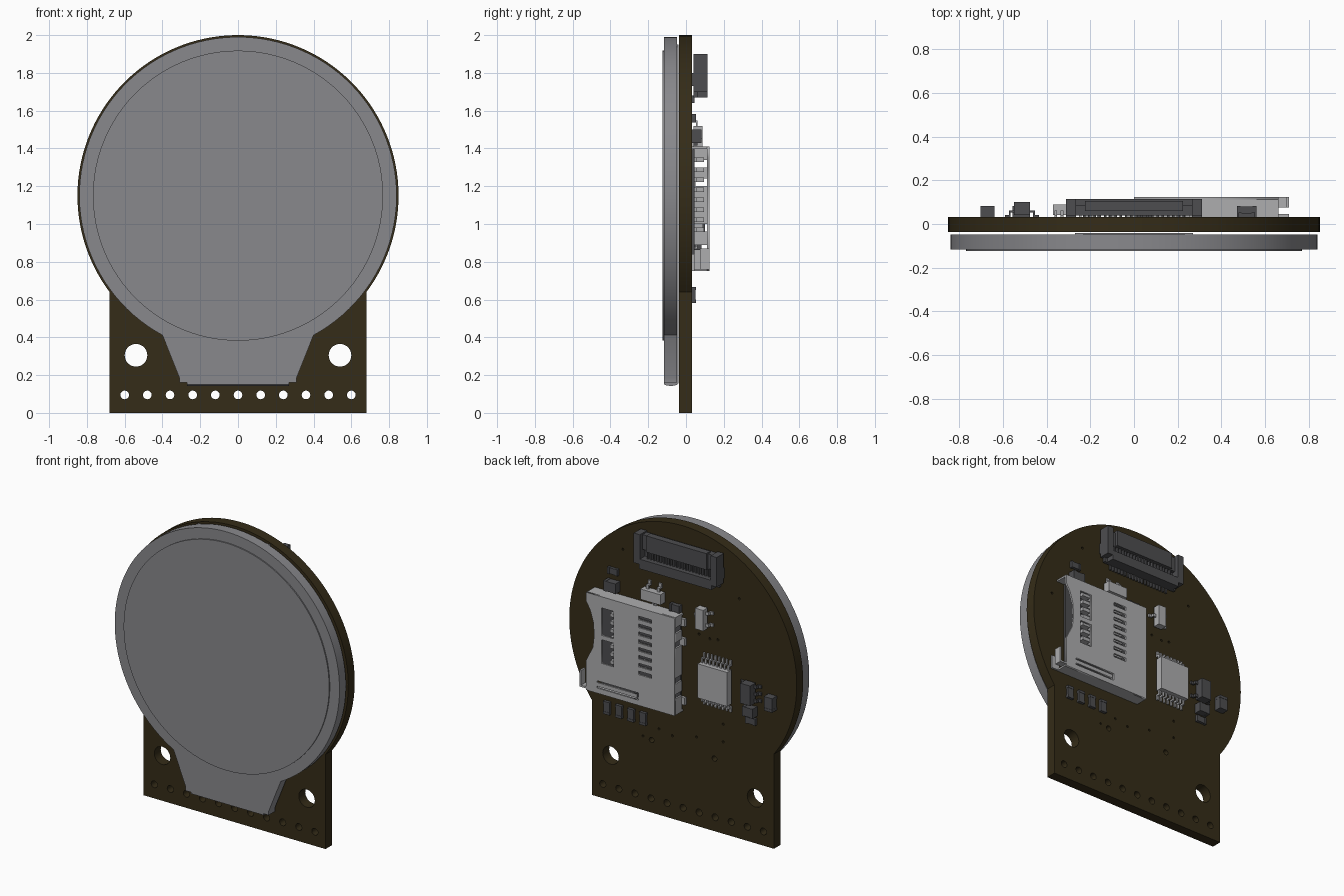
import bpy, bmesh, math
from mathutils import Matrix

if "Cube" in bpy.data.objects:
    bpy.data.objects.remove(bpy.data.objects["Cube"])


def material(name, rgb):
    m = bpy.data.materials.new(name)
    m.diffuse_color = (*rgb, 1)
    m.use_nodes = True
    m.node_tree.nodes["Principled BSDF"].inputs["Base Color"].default_value = m.diffuse_color
    return m


BOARD = material("board_dark", (0.035, 0.025, 0.009))
GLASS = material("glass_grey", (0.25, 0.25, 0.265))
METAL = material("metal_light", (0.42, 0.42, 0.43))
DARK = material("plastic_dark", (0.075, 0.075, 0.08))
B = 0.032  # rear surface of the board


def finish(name, bm, mat, smooth=False):
    bmesh.ops.recalc_face_normals(bm, faces=bm.faces)
    me = bpy.data.meshes.new(name)
    bm.to_mesh(me)
    bm.free()
    ob = bpy.data.objects.new(name, me)
    bpy.context.collection.objects.link(ob)
    me.materials.append(mat)
    if smooth:
        bpy.ops.object.select_all(action='DESELECT')
        ob.select_set(True)
        bpy.context.view_layer.objects.active = ob
        bpy.ops.object.shade_smooth_by_angle(angle=math.radians(30))
    return ob


def arc(cx, cz, r, a0=0, a1=360, n=96):
    k = n if a1 - a0 == 360 else n - 1
    return [(cx + r * math.cos(math.radians(a0 + (a1 - a0) * i / k)),
             cz + r * math.sin(math.radians(a0 + (a1 - a0) * i / k))) for i in range(n)]


def rect(x0, x1, z0, z1):
    return [(x0, z0), (x1, z0), (x1, z1), (x0, z1)]


def plate(name, loops, y0, y1, mat, smooth=True):
    """Flat plate in the xz plane: first loop is the outline, the rest are holes."""
    cu = bpy.data.curves.new(name, 'CURVE')
    cu.dimensions, cu.fill_mode, cu.extrude = '2D', 'BOTH', (y1 - y0) / 2
    for loop in loops:
        s = cu.splines.new('POLY')
        s.points.add(len(loop) - 1)
        for p, (x, z) in zip(s.points, loop):
            p.co = (x, z, 0, 1)
        s.use_cyclic_u = True
    tmp = bpy.data.objects.new(name + "_tmp", cu)
    bpy.context.collection.objects.link(tmp)
    dg = bpy.context.evaluated_depsgraph_get()
    me = bpy.data.meshes.new_from_object(tmp.evaluated_get(dg))
    bm = bmesh.new()
    bm.from_mesh(me)
    bpy.data.objects.remove(tmp)
    bpy.data.curves.remove(cu)
    bpy.data.meshes.remove(me)
    bmesh.ops.remove_doubles(bm, verts=bm.verts, dist=1e-5)
    bm.transform(Matrix.Translation((0, (y0 + y1) / 2, 0)) @ Matrix.Rotation(math.pi / 2, 4, 'X'))
    return finish(name, bm, mat, smooth)


def boxes(name, items, mat):
    """One object from boxes given as (x0, x1, y0, y1, z0, z1)."""
    bm = bmesh.new()
    for x0, x1, y0, y1, z0, z1 in items:
        bmesh.ops.create_cube(bm, size=1, matrix=Matrix.Translation(
            ((x0 + x1) / 2, (y0 + y1) / 2, (z0 + z1) / 2)) @ Matrix.Diagonal((x1 - x0, y1 - y0, z1 - z0, 1)))
    return finish(name, bm, mat)


def leg(x, z, dx, dz, reach, w=0.016):
    """Gull-wing leg leaving (x, z) along (dx, dz): shoulder, drop and foot."""
    out = []
    for a, b, y0, y1 in ((0, .5, .052, .062), (.35, .55, B, .062), (.35, 1, B, .042)):
        xs = sorted((x + dx * reach * a - abs(dz) * w / 2, x + dx * reach * b + abs(dz) * w / 2))
        zs = sorted((z + dz * reach * a - abs(dx) * w / 2, z + dz * reach * b + abs(dx) * w / 2))
        if dx:
            xs = sorted((x + dx * reach * a, x + dx * reach * b))
        if dz:
            zs = sorted((z + dz * reach * a, z + dz * reach * b))
        out.append((*xs, y0, y1, *zs))
    return out


# Circuit board: disc on a rectangular base, with mounting, pin and via holes
outline = arc(0, 1.15, .85, -36.87, 216.87) + [(-.68, 0), (.68, 0)]
holes = [arc(s * .54, .305, .06, n=32) for s in (-1, 1)]
holes += [arc(-.6 + .12 * i, .095, .023, n=20) for i in range(11)]
holes += [arc(s * .235, .49, .018, n=16) for s in (-1, 1)]
vias = [(-.12, 1.3), (-.2, 1.29), (-.26, 1.3), (-.3, .62), (-.3, .74), (-.1, .6), (.08, .56),
        (.18, .58), (.3, .5), (.7, 1.3), (.45, 1.72), (-.42, 1.62)]
holes += [arc(x, z, .008, n=8) for x, z in vias]
plate("circuit_board", [outline] + holes, -.037, B, BOARD)

# Round display with tapered lower tab, raised front and flex strip
a = math.degrees(math.acos(.40 / .84))
tab = [(-.31, .185), (-.31, .16), (-.27, .16), (-.27, .15), (.27, .15), (.27, .16), (.31, .16), (.31, .185)]
plate("display_panel", [arc(0, 1.15, .84, -a, 180 + a) + tab], -.116, -.048, GLASS)
plate("display_front", [arc(0, 1.15, .768)], -.124, -.116, GLASS)
boxes("flex_strip", [(-.27, .27, -.048, -.041, .155, 1.95)], GLASS)
bm = bmesh.new()
ring = [bm.verts.new((-.27, -.08 + .036 * math.cos(t), .155 - .012 * math.sin(t)))
        for t in [math.pi * i / 12 for i in range(13)]]
face = bm.faces.new(ring)
ext = bmesh.ops.extrude_face_region(bm, geom=[face])
bmesh.ops.translate(bm, vec=(.54, 0, 0), verts=[v for v in ext['geom'] if isinstance(v, bmesh.types.BMVert)])
finish("flex_bend", bm, GLASS, True)

# Memory card socket: pierced cover, walls, floor and contacts
rows = [.97 + .053 * i for i in range(8)]
cover = [(0, .75), (.66, .75), (.66, .95), (.64, .99), (.61, 1.05), (.60, 1.13), (.605, 1.22),
         (.63, 1.30), (.66, 1.35), (.66, 1.41), (0, 1.41)]
slots = [rect(.455, .545, 1.15, 1.335), rect(.455, .545, .96, 1.12),
         rect(.28, .58, .785, .797), rect(.28, .58, .822, .834), rect(.27, .279, .785, .834)]
slots += [rect(.17, .27, z - .012, z + .012) for z in rows]
plate("card_socket_cover", [cover] + slots, .112, .124, METAL, False)
walls = [(0, .66, B, .113, 1.398, 1.41), (0, .66, B, .113, .75, .762),
         (.66, .71, .075, .124, .76, .772), (.698, .71, .075, .124, .76, .87),
         (.65, .71, B, .045, .75, .84)]
walls += [(0, .012, .045, .113, z0, z1) for z0, z1 in ((.75, .86), (.89, .96), (1.0, 1.2), (1.24, 1.30), (1.34, 1.41))]
walls += [(-.025, .01, B, .05, z, z + .05) for z in (.80, 1.2, 1.33)]
boxes("card_socket_walls", walls, METAL)
boxes("card_socket_floor", [(.01, .6, B, .045, .765, 1.395)], DARK)
pins = []
for z in rows:
    pins += [(.16, .5, .055, .063, z - .012, z + .012), (.44, .5, .063, .095, z - .012, z + .012),
             (.15, .17, .045, .063, z - .012, z + .012)]
boxes("card_socket_contacts", pins, METAL)

# Ribbon connector at the top: frame, flap, contacts and tails
frame = [(-.29, .29, .04, .06, 1.67, 1.89), (-.27, .27, .06, .115, 1.67, 1.735),
         (-.225, .225, .06, .105, 1.79, 1.9), (-.27, .27, .06, .085, 1.79, 1.89)]
for s in (-1, 1):
    x0, x1 = sorted((s * .265, s * .31))
    frame += [(x0, x1, .04, .115, 1.70, 1.9), (x0, x1, B, .045, 1.73, 1.8)]
boxes("ribbon_connector", frame, DARK)
tails = []
for i in range(20):
    x = -.228 + .024 * i
    tails += [(x - .006, x + .006, B, .045, 1.64, 1.68), (x - .005, x + .005, .06, .085, 1.735, 1.79)]
boxes("ribbon_connector_pins", tails, DARK)

# Sixteen-leg chip
boxes("main_chip", [(-.37, -.15, .042, .09, .90, 1.13)], METAL)
legs = []
for i in range(8):
    x = -.358 + .028 * i
    legs += leg(x, 1.13, 0, 1, .06, .013) + leg(x, .90, 0, -1, .06, .013)
boxes("main_chip_legs", legs, METAL)

# Small transistors and regulator
boxes("upper_transistor", [(.13, .28, .04, .088, 1.45, 1.52)]
      + leg(.165, 1.52, 0, 1, .05, .02) + leg(.245, 1.52, 0, 1, .05, .02) + leg(.205, 1.45, 0, -1, .04, .02), METAL)
boxes("side_transistor", [(-.19, -.13, .04, .088, 1.36, 1.50)]
      + leg(-.19, 1.39, -1, 0, .04, .02) + leg(-.19, 1.47, -1, 0, .04, .02) + leg(-.13, 1.43, 1, 0, .04, .02), METAL)
reg = [(-.55, -.475, .042, .10, .955, 1.09)]
for z in (.975, 1.022, 1.07):
    reg += leg(-.55, z, -1, 0, .04, .02)
for z in (.975, 1.07):
    reg += leg(-.475, z, 1, 0, .04, .02)
boxes("regulator", reg, DARK)

# Resistors and capacitors: centre x, centre z, width, height, depth, with end caps along the long side
chips = [(x, .625, .045, .085, .02) for x in (.56, .47, .38, .29)]
chips += [(.515, 1.56, .075, .045, .02), (.515, 1.465, .09, .07, .05), (.045, 1.44, .075, .05, .03),
          (-.515, .895, .08, .065, .05), (-.515, .825, .075, .045, .02), (-.67, .99, .06, .095, .05)]
for i, (x, z, w, h, d) in enumerate(chips):
    parts = [(x - w / 2, x + w / 2, B, B + d - .002, z - h / 2 + .002, z + h / 2 - .002)]
    for s in (-1, 1):
        if h > w:
            parts.append((x - w / 2 - .001, x + w / 2 + .001, B, B + d, z + s * h * .4 - h * .1, z + s * h * .4 + h * .1))
        else:
            parts.append((x + s * w * .4 - w * .1, x + s * w * .4 + w * .1, B, B + d, z - h / 2, z + h / 2))
    boxes(f"chip_component_{i + 1}", parts, DARK)
